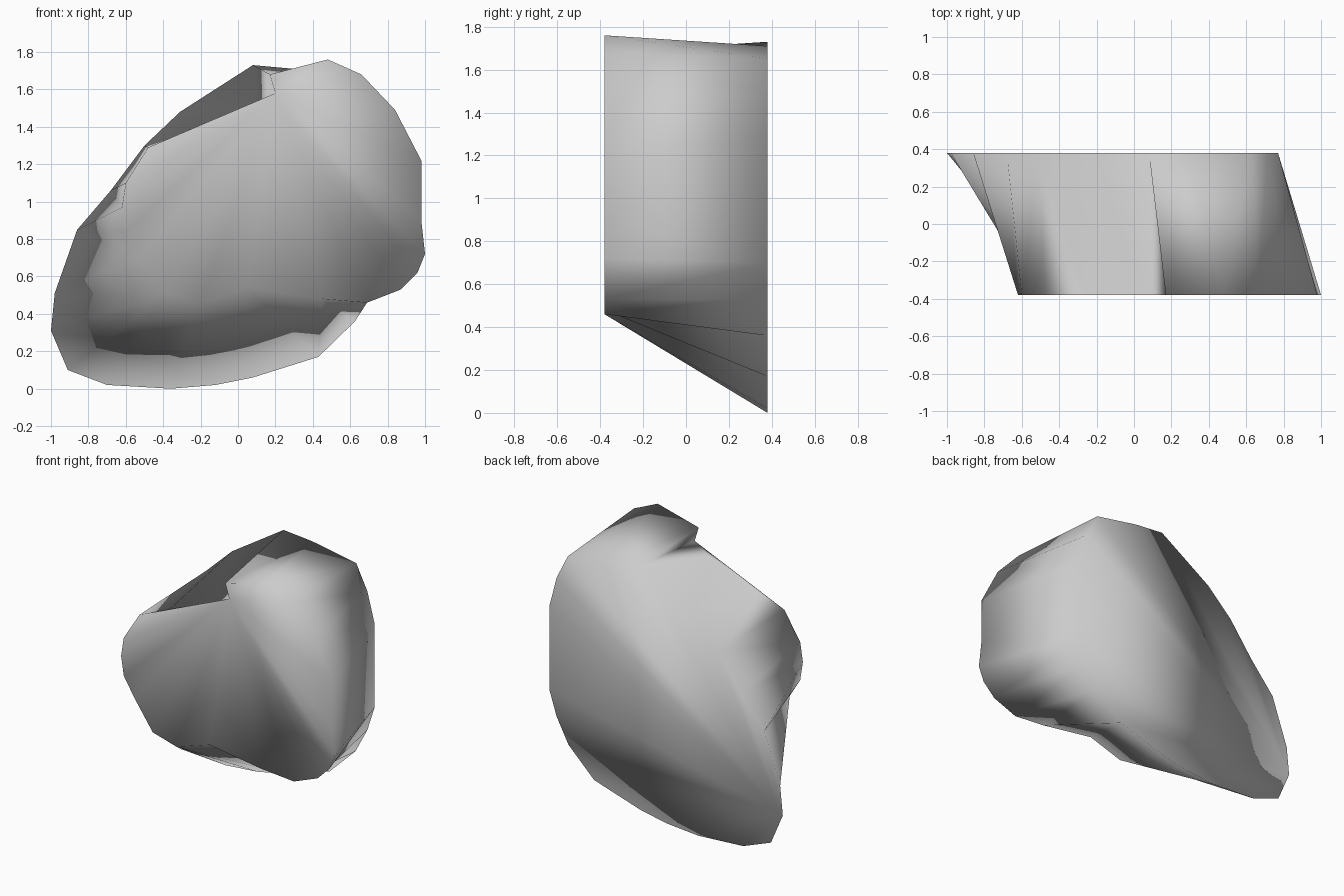
import bpy, bmesh
from mathutils import Vector

if "Cube" in bpy.data.objects:
    bpy.data.objects.remove(bpy.data.objects["Cube"])

# Outlines in x, z, both running clockwise from the upper left
FRONT_Y, BACK_Y = -0.38, 0.38
front = [(-0.62, 0.97), (-0.60, 1.10), (-0.48, 1.29), (-0.26, 1.38), (0.08, 1.50),
         (0.20, 1.58), (0.17, 1.68), (0.48, 1.76), (0.66, 1.68), (0.84, 1.49),
         (0.98, 1.22), (0.98, 0.90), (1.00, 0.72), (0.96, 0.62), (0.87, 0.53),
         (0.69, 0.46), (0.45, 0.48), (0.05, 0.54), (-0.20, 0.46), (-0.38, 0.51),
         (-0.52, 0.71), (-0.60, 0.84)]
back = [(-0.86, 0.85), (-0.68, 1.06), (-0.50, 1.30), (-0.31, 1.48), (0.08, 1.73),
        (0.30, 1.71), (0.63, 1.65), (0.715, 1.48), (0.77, 1.27), (0.77, 0.70),
        (0.715, 0.53), (0.625, 0.36), (0.43, 0.17), (0.08, 0.06), (-0.12, 0.02),
        (-0.36, 0.0), (-0.70, 0.02), (-0.91, 0.10), (-1.0, 0.31), (-0.98, 0.51)]


def ring(bm, points, y):
    return [bm.verts.new((x, y, z)) for x, z in points]


def fan(bm, verts, apex, flip):
    """Cap an outline with triangles spreading from one of its points."""
    v = verts[apex:] + verts[:apex]
    for a, b in zip(v[1:], v[2:]):
        bm.faces.new((v[0], b, a) if flip else (v[0], a, b))


def zipper(bm, a, b):
    """Join two closed outlines, always taking the shorter diagonal."""
    i = j = 0
    n, m = len(a), len(b)
    while i < n or j < m:
        p, q = a[i % n], b[j % m]
        pn, qn = a[(i + 1) % n], b[(j + 1) % m]
        if j == m or (i < n and (pn.co - q.co).length < (p.co - qn.co).length):
            bm.faces.new((p, q, pn))
            i += 1
        else:
            bm.faces.new((p, q, qn))
            j += 1


# Rock slab: front cap, back cap and slanted rim
bm = bmesh.new()
f_ring = ring(bm, front, FRONT_Y)
b_ring = ring(bm, back, BACK_Y)
fan(bm, f_ring, front.index((0.20, 1.58)), True)
fan(bm, b_ring, back.index((-1.0, 0.31)), False)
zipper(bm, f_ring, b_ring)
bmesh.ops.recalc_face_normals(bm, faces=bm.faces)
for f in bm.faces:
    f.smooth = True

mesh = bpy.data.meshes.new("rock_slab")
bm.to_mesh(mesh)
bm.free()
rock = bpy.data.objects.new("rock_slab", mesh)
bpy.context.collection.objects.link(rock)
